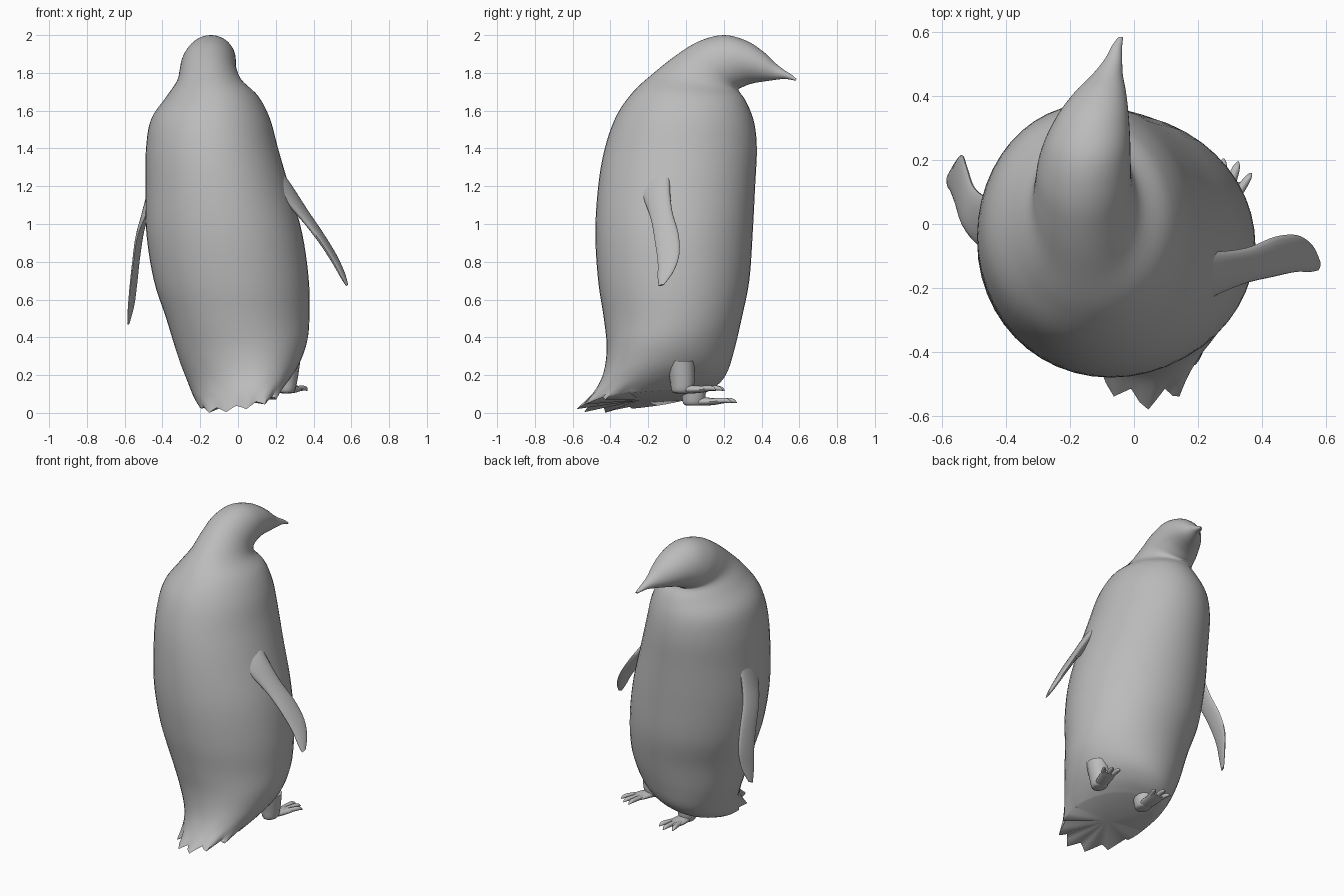
import bpy, bmesh, math
from mathutils import Vector as V

cube = bpy.data.objects.get("Cube")
if cube:
    bpy.data.objects.remove(cube)

grey = bpy.data.materials.new("plain_grey")
grey.use_nodes = True
grey.diffuse_color = (0.5, 0.5, 0.5, 1)
bsdf = next(n for n in grey.node_tree.nodes if n.type == 'BSDF_PRINCIPLED')
bsdf.inputs["Base Color"].default_value = grey.diffuse_color


def ellipse(c, a, b, n):
    return [c + a * math.cos(t) + b * math.sin(t)
            for t in (2 * math.pi * i / n for i in range(n))]


def spline(p0, p1, p2, p3, t):
    return 0.5 * (2 * p1 + (p2 - p0) * t + (2 * p0 - 5 * p1 + 4 * p2 - p3) * t * t
                  + (3 * p1 - p0 - 3 * p2 + p3) * t ** 3)


def loft(name, rings, steps=5):
    """Smooth skin through rings of points, closed at both ends."""
    last, n = len(rings) - 1, len(rings[0])
    dense = []
    for k in range(last):
        four = [rings[min(max(k + d, 0), last)] for d in (-1, 0, 1, 2)]
        for s in range(steps):
            dense.append([spline(*q, s / steps) for q in zip(*four)])
    dense.append(rings[-1])
    bm = bmesh.new()
    rows = [[bm.verts.new(p) for p in r] for r in dense]
    for r, q in zip(rows, rows[1:]):
        for i in range(n):
            j = (i + 1) % n
            bm.faces.new((r[i], r[j], q[j], q[i]))
    for row in (rows[0], rows[-1]):
        mid = bm.verts.new(sum((v.co for v in row), V()) / n)
        for i in range(n):
            bm.faces.new((row[i], row[(i + 1) % n], mid))
    bmesh.ops.recalc_face_normals(bm, faces=bm.faces)
    mesh = bpy.data.meshes.new(name)
    bm.to_mesh(mesh)
    bm.free()
    mesh.materials.append(grey)
    ob = bpy.data.objects.new(name, mesh)
    bpy.context.collection.objects.link(ob)
    bpy.ops.object.select_all(action='DESELECT')
    ob.select_set(True)
    bpy.context.view_layer.objects.active = ob
    bpy.ops.object.shade_smooth_by_angle(angle=math.radians(50))
    return ob


# Body, head and beak: back y z, belly y z, x limits, sideways tilt
SECTIONS = [
    (-.55, .035, .06, .10, -.20, .21, .20),
    (-.48, .12, .15, .14, -.23, .27, .20),
    (-.435, .22, .215, .21, -.265, .325, .17),
    (-.42, .35, .255, .33, -.32, .365, .10),
    (-.435, .5, .295, .5, -.38, .378, 0),
    (-.465, .7, .335, .7, -.445, .375, 0),
    (-.48, .95, .353, .95, -.485, .34, 0),
    (-.465, 1.2, .366, 1.2, -.49, .27, 0),
    (-.43, 1.4, .375, 1.4, -.487, .212, 0),
    (-.37, 1.57, .36, 1.54, -.46, .17, 0),
    (-.28, 1.70, .32, 1.645, -.38, .11, 0),
    (-.17, 1.80, .283, 1.70, -.325, .025, 0),
    (-.05, 1.895, .28, 1.715, -.31, -.005, 0),
    (.07, 1.968, .30, 1.725, -.30, -.01, 0),
    (.2, 2.0, .33, 1.738, -.275, -.012, 0),
    (.32, 1.97, .37, 1.748, -.235, -.017, 0),
    (.41, 1.912, .415, 1.755, -.185, -.025, 0),
    (.47, 1.855, .465, 1.762, -.13, -.035, 0),
    (.52, 1.815, .515, 1.768, -.09, -.037, 0),
    (.56, 1.79, .55, 1.765, -.07, -.037, 0),
    (.585, 1.768, .58, 1.758, -.05, -.034, 0),
]
N = 48
rings = []
for yb, zb, yf, zf, xl, xr, tilt in SECTIONS:
    half = (xr - xl) / 2
    centre = V(((xl + xr) / 2, (yb + yf) / 2, (zb + zf) / 2))
    lengthwise = V((-tilt * 0.2, (yf - yb) / 2, (zf - zb) / 2))
    rings.append(ellipse(centre, lengthwise, V((half, 0, half * tilt)), N))

# Ragged feather tips along the tail edge
for i, p in enumerate(rings[0]):
    if N * 0.27 < i < N * 0.73:
        p.y -= (0.03, 0.01, -0.025, 0.0)[i % 4]
        p.z += (-0.015, 0, 0.012, 0)[i % 4]
loft("body_and_head", rings)


# Flippers: front edge, back edge, half thickness
def flipper(name, stations, outward):
    out = V(outward).normalized()
    loft(name, [ellipse((V(f) + V(b)) / 2, (V(f) - V(b)) / 2, out * t, 20)
                for f, b, t in stations])


flipper("left_flipper", [
    ((.15, -.06, 1.34), (.17, -.27, 1.18), .05),
    ((.24, -.085, 1.24), (.25, -.225, 1.13), .035),
    ((.35, -.075, 1.08), (.35, -.185, 1.02), .024),
    ((.44, -.04, .95), (.435, -.165, .91), .02),
    ((.51, -.035, .84), (.505, -.15, .80), .017),
    ((.555, -.065, .75), (.548, -.15, .72), .013),
    ((.58, -.115, .68), (.575, -.145, .672), .006)], (.85, 0, .5))
flipper("right_flipper", [
    ((-.44, .08, 1.26), (-.45, -.09, 1.13), .03),
    ((-.475, .09, 1.10), (-.50, -.05, 1.02), .022),
    ((-.505, .12, .97), (-.535, .0, .92), .018),
    ((-.525, .18, .83), (-.555, .06, .78), .016),
    ((-.538, .215, .70), (-.57, .10, .65), .015),
    ((-.552, .20, .58), (-.58, .115, .54), .012),
    ((-.577, .16, .48), (-.583, .13, .468), .006)], (-.95, -.3, .1))


# Feet: a stubby leg, a flat webbed sole and three clawed toes
def tube(name, stations):
    loft(name, [ellipse(V(c), V((w, 0, 0)), V((0, d, h)), 16) for c, w, d, h in stations])


def foot(side, heel, toes, z):
    x, y = heel
    tube(side + "_leg", [((x, y - .01, z + .15), .075, .075, 0),
                         ((x, y, z + .05), .06, .065, 0),
                         ((x, y, z - .01), .045, .055, 0),
                         ((x, y, z - .022), .02, .03, 0)])
    mx, my = toes[1]
    web = [((x + (mx - x) * f, y + (my - y) * f, z), w, 0, h)
           for f, w, h in ((-.1, .03, .015), (.2, .045, .022), (.5, .05, .017), (.7, .045, .008))]
    tube(side + "_sole", web)
    for k, (tx, ty) in enumerate(toes):
        path = [((x + (tx - x) * f, y + (ty - y) * f, z + lift), w, 0, w * .9)
                for f, w, lift in ((.3, .016, 0), (.6, .016, .004), (.82, .015, .006),
                                   (.93, .011, .003), (1, .003, -.006))]
        tube(f"{side}_toe_{k + 1}", path)


foot("left", (.255, -.02), [(.28, .205), (.325, .195), (.365, .16)], .125)
foot("right", (-.04, .04), [(-.075, .25), (-.02, .27), (.03, .24)], .06)
